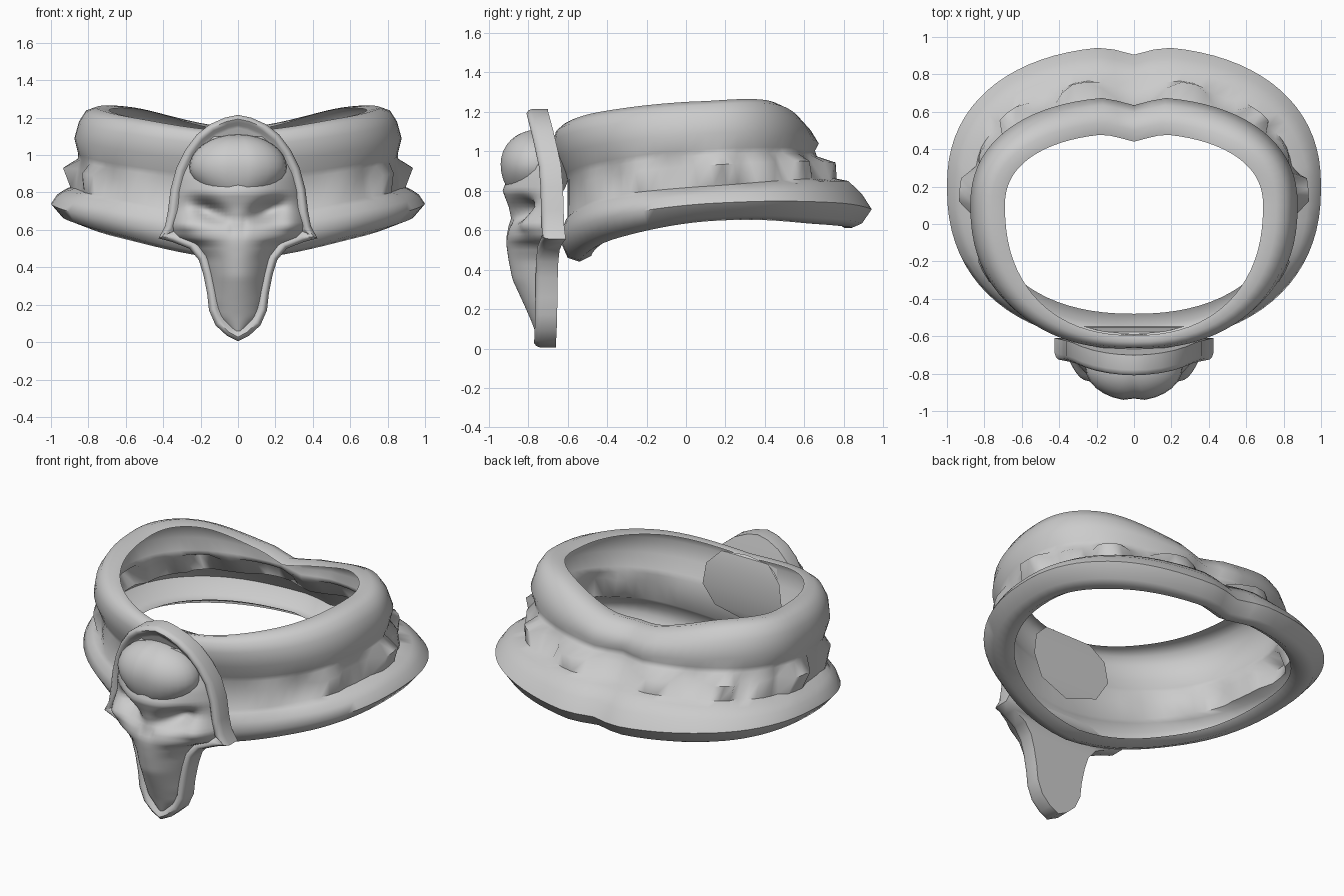
import bpy, bmesh, math
from mathutils import Vector

if "Cube" in bpy.data.objects:
    bpy.data.objects.remove(bpy.data.objects["Cube"])

grey = bpy.data.materials.new("stone_grey")
grey.diffuse_color = (0.6, 0.6, 0.6, 1)
grey.use_nodes = True
grey.node_tree.nodes["Principled BSDF"].inputs["Base Color"].default_value = grey.diffuse_color


def make(name, verts, faces, angle=40, fix=True):
    me = bpy.data.meshes.new(name)
    me.from_pydata([tuple(v) for v in verts], [], faces)
    bm = bmesh.new()
    bm.from_mesh(me)
    bmesh.ops.remove_doubles(bm, verts=bm.verts, dist=0.0005)
    if fix:
        bmesh.ops.recalc_face_normals(bm, faces=bm.faces)
    bm.to_mesh(me)
    bm.free()
    me.materials.append(grey)
    ob = bpy.data.objects.new(name, me)
    bpy.context.collection.objects.link(ob)
    bpy.ops.object.select_all(action='DESELECT')
    ob.select_set(True)
    bpy.context.view_layer.objects.active = ob
    bpy.ops.object.shade_smooth_by_angle(angle=math.radians(angle))
    return ob


def lerp_keys(keys, x):
    # linear interpolation in a list of (x, value...) rows
    if x <= keys[0][0]:
        return keys[0][1:]
    for p, q in zip(keys, keys[1:]):
        if x <= q[0]:
            t = (x - p[0]) / (q[0] - p[0])
            return [a + (b - a) * t for a, b in zip(p[1:], q[1:])]
    return keys[-1][1:]


def spline(vals, t):
    # smooth curve through evenly spaced values, t from 0 to 1
    n = len(vals) - 1
    i = min(int(t * n), n - 1)
    f = t * n - i
    p0, p1, p2, p3 = vals[max(i - 1, 0)], vals[i], vals[i + 1], vals[min(i + 2, n)]
    return p1 + 0.5 * f * (p2 - p0 + f * (2 * p0 - 5 * p1 + 4 * p2 - p3 + f * (3 * (p1 - p2) + p3 - p0)))


# Collar rings: half width, front y, back y, centre y, stud depth, heights from front to back
RINGS = [
    (0.82, -0.48, 0.78, 0.18, 0, (0.47, 0.59, 0.68, 0.68, 0.66)),
    (0.87, -0.54, 0.85, 0.19, 0, (0.44, 0.56, 0.65, 0.63, 0.61)),
    (0.94, -0.60, 0.90, 0.20, 0, (0.46, 0.59, 0.67, 0.66, 0.63)),
    (1.00, -0.635, 0.95, 0.20, 0, (0.54, 0.66, 0.74, 0.74, 0.70)),
    (0.97, -0.63, 0.90, 0.19, 0, (0.60, 0.71, 0.785, 0.80, 0.78)),
    (0.93, -0.61, 0.83, 0.18, 0, (0.65, 0.75, 0.81, 0.845, 0.85)),
    (0.865, -0.60, 0.75, 0.14, 0.03, (0.66, 0.765, 0.825, 0.86, 0.86)),
    (0.85, -0.60, 0.69, 0.12, 0.085, (0.79, 0.87, 0.93, 0.95, 0.94)),
    (0.845, -0.60, 0.665, 0.10, 0.01, (0.85, 0.92, 0.98, 0.99, 0.97)),
    (0.855, -0.61, 0.66, 0.10, 0, (0.88, 0.95, 1.01, 1.02, 1.00)),
    (0.875, -0.65, 0.68, 0.10, 0, (0.96, 1.03, 1.09, 1.09, 1.03)),
    (0.85, -0.67, 0.64, 0.10, 0, (1.05, 1.12, 1.18, 1.18, 1.09)),
    (0.815, -0.66, 0.60, 0.10, 0, (1.10, 1.17, 1.235, 1.235, 1.125)),
    (0.76, -0.63, 0.545, 0.10, 0, (1.125, 1.20, 1.255, 1.255, 1.145)),
    (0.69, -0.595, 0.485, 0.10, 0, (1.115, 1.19, 1.24, 1.24, 1.125)),
]
# stud angle and strength on each side
STUDS = [(-52, 0.25), (-27, 0.5), (4, 1), (25, 0.4), (46, 0.9), (74, 1)]


def ring_point(ring, ang):
    a, yf, yb, cy, depth, zs = ring
    c, s = math.cos(ang), math.sin(ang)
    e = 0.88
    x = a * math.copysign(abs(c) ** e, c)
    b = (yb - cy) if s > 0 else (cy - yf)
    y = cy + b * math.copysign(abs(s) ** e, s)
    if s > 0:
        y -= 0.045 * max(0, 1 - abs(x) / 0.16)   # notch at the back
    k = math.asin(s)
    for deg, amount in STUDS:                    # studs pushed out of the groove
        off = abs(math.degrees(k) - deg)
        push = depth * amount * max(0, min(1, (9 - off) / 4))
        x += push * c
        y += push * s
    return Vector((x, y, spline(zs, k / math.pi + 0.5)))


N = 80
verts = [ring_point(r, -math.pi / 2 + 2 * math.pi * i / N) for r in RINGS for i in range(N)]
faces = [(j * N + i, j * N + (i + 1) % N, (j + 1) * N + (i + 1) % N, (j + 1) * N + i)
         for j in range(len(RINGS) - 1) for i in range(N)]
make("collar", verts, faces, 65, fix=False)

# Patch on the inside of the collar behind the emblem
PATCH = [(0.0, 1.13), (0.16, 1.12), (0.25, 1.03), (0.27, 0.9), (0.2, 0.78), (0.0, 0.72)]
loop = PATCH + [(-x, z) for x, z in PATCH[-2:0:-1]]
make("inner_patch", [(x, -0.592 + 0.6 * x * x, z) for x, z in loop],
     [(0, 1, 9), (1, 2, 8, 9), (2, 3, 7, 8), (3, 4, 6, 7), (4, 5, 6)])

# Hooded emblem plate: right half outline, top to tip
HALF = [(0.0, 1.215), (0.07, 1.20), (0.15, 1.165), (0.22, 1.11), (0.28, 1.03), (0.33, 0.93),
        (0.36, 0.82), (0.375, 0.70), (0.39, 0.62), (0.425, 0.555), (0.35, 0.535), (0.26, 0.50),
        (0.21, 0.44), (0.185, 0.36), (0.165, 0.26), (0.155, 0.17), (0.12, 0.09), (0.06, 0.035), (0.0, 0.005)]
M = len(HALF)


def front_y(x, z):
    return -0.77 - 0.04 * min(1, max(0, (z - 0.9) / 0.3)) + 0.28 * x * x


def inset(d):
    res = []
    for i, (x, z) in enumerate(HALF):
        a = HALF[i - 1] if i else (-HALF[1][0], HALF[1][1])
        b = HALF[i + 1] if i < M - 1 else (-HALF[-2][0], HALF[-2][1])
        t = Vector((b[0] - a[0], b[1] - a[1])).normalized()
        res.append((max(0, x + t.y * d) if 0 < i < M - 1 else 0.0, z - t.x * d))
    return res


verts, faces = [], []
SECTION = [(0.0, 0.11), (0.0, 0.03), (0.008, 0.01), (0.022, 0.0), (0.04, 0.008), (0.055, 0.025), (0.07, 0.03)]
for d, dy in SECTION:
    pts = inset(d)
    loop = pts + [(-x, z) for x, z in pts[-2:0:-1]]
    verts += [(x, front_y(x, z) + dy, z) for x, z in loop]
L = 2 * M - 2
K = len(SECTION)
for k in range(K - 1):
    for i in range(L):
        j = (i + 1) % L
        faces.append((k * L + i, k * L + j, k * L + L + j, k * L + L + i))
for k in (0, K - 1):   # back and front panels, strip by strip
    for i in range(M - 1):
        ids = [k * L + i, k * L + i + 1, k * L + (L - i - 1) % L, k * L + (L - i) % L]
        faces.append(tuple(dict.fromkeys(ids)))
make("emblem_plate", verts, faces, 60)

# Face relief: height, half width, front y, edge y
FACE = [(0.06, 0.03, -0.755, -0.735), (0.14, 0.10, -0.785, -0.735), (0.22, 0.125, -0.82, -0.735),
        (0.35, 0.15, -0.88, -0.73), (0.45, 0.175, -0.90, -0.72), (0.52, 0.23, -0.91, -0.71),
        (0.56, 0.33, -0.912, -0.70), (0.62, 0.355, -0.905, -0.70), (0.66, 0.345, -0.89, -0.70),
        (0.72, 0.335, -0.90, -0.70), (0.80, 0.335, -0.93, -0.69), (0.88, 0.32, -0.90, -0.69),
        (1.00, 0.28, -0.82, -0.70), (1.10, 0.18, -0.79, -0.73)]
R, C = 52, 32
verts, faces = [], []
for r in range(R + 1):
    z = 0.06 + 1.04 * r / R
    w, yf, ye = lerp_keys(FACE, z)
    for c in range(C + 1):
        u = -1 + 2 * c / C
        x = w * u
        y = ye + (yf - ye) * (1 - abs(u) ** 2) ** 0.85
        # slanted eye sockets and nostrils
        dx, dz = abs(x) - 0.16, z - 0.705 - 0.3 * (abs(x) - 0.16)
        y += 0.11 * math.exp(-(dx / 0.085) ** 2 - (dz / 0.05) ** 2)
        y += 0.02 * math.exp(-((abs(x) - 0.025) / 0.018) ** 2 - ((z - 0.61) / 0.035) ** 2)
        # cheekbones
        y -= 0.04 * math.exp(-((abs(x) - 0.29) / 0.06) ** 2 - ((z - 0.63) / 0.05) ** 2)
        verts.append((x, y, z))
for r in range(R):
    for c in range(C):
        a = r * (C + 1) + c
        faces.append((a, a + 1, a + C + 2, a + C + 1))
make("skull_face", verts, faces, 70, fix=False)

# Domed cranium whose brow drops to a point above the nose
bm = bmesh.new()
bmesh.ops.create_uvsphere(bm, u_segments=28, v_segments=16, radius=1)
for v in bm.verts:
    x, y, z = v.co
    groove = 0.012 * math.exp(-(x / 0.12) ** 2) if y < 0 else 0
    drop = 0.05 * max(0, -z) * (1 - 1.6 * abs(x))
    v.co = (0.26 * x, -0.765 + 0.18 * y + groove, 0.935 + 0.175 * z - drop)
bmesh.ops.recalc_face_normals(bm, faces=bm.faces)
me = bpy.data.meshes.new("cranium")
bm.to_mesh(me)
bm.free()
me.materials.append(grey)
ob = bpy.data.objects.new("cranium", me)
bpy.context.collection.objects.link(ob)
for p in me.polygons:
    p.use_smooth = True
